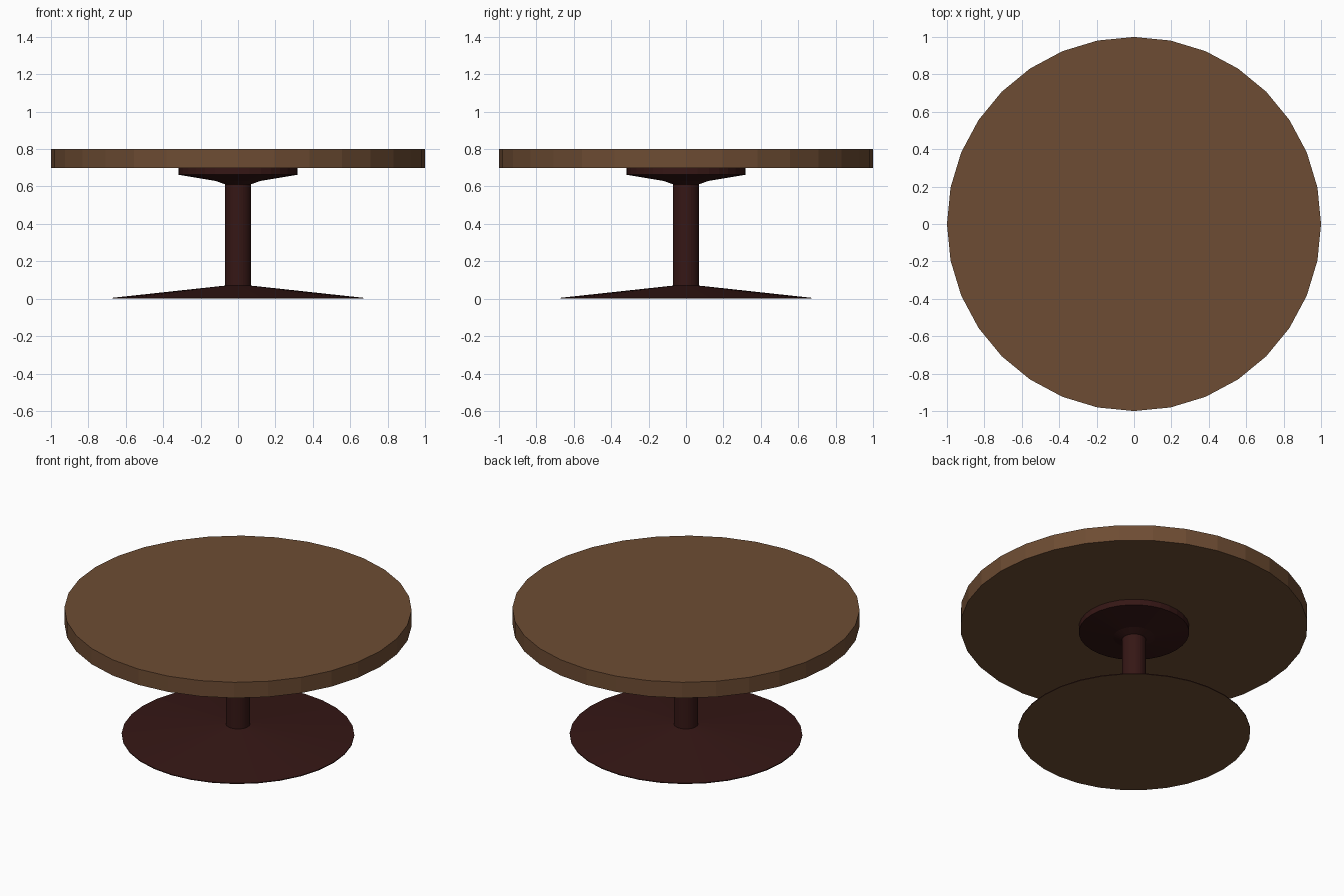
import bpy, bmesh
from math import cos, sin, tau

if "Cube" in bpy.data.objects:
    bpy.data.objects.remove(bpy.data.objects["Cube"])

SIDES = 32


def material(name, rgb):
    m = bpy.data.materials.new(name)
    m.diffuse_color = (*rgb, 1)
    m.use_nodes = True
    m.node_tree.nodes["Principled BSDF"].inputs["Base Color"].default_value = m.diffuse_color
    return m


wood = material("brown_wood", (0.155, 0.073, 0.033))
dark = material("dark_wood", (0.036, 0.0085, 0.0075))


def turned(name, profile, mats, cap_mat=0):
    """Revolve a bottom-to-top (radius, z) profile and cap both ends."""
    bm = bmesh.new()
    rings = [[bm.verts.new((r * cos(tau * i / SIDES), r * sin(tau * i / SIDES), z))
              for i in range(SIDES)] for r, z in profile]
    for a, b in zip(rings, rings[1:]):
        for i in range(SIDES):
            j = (i + 1) % SIDES
            bm.faces.new((a[i], a[j], b[j], b[i]))
    bm.faces.new(rings[0][::-1]).material_index = cap_mat
    bm.faces.new(rings[-1])
    mesh = bpy.data.meshes.new(name)
    bm.to_mesh(mesh)
    bm.free()
    for m in mats:
        mesh.materials.append(m)
    obj = bpy.data.objects.new(name, mesh)
    bpy.context.collection.objects.link(obj)
    return obj


# Round top
turned("table_top", [(1, 0.70), (1, 0.80)], [wood])

# Pedestal: wide shallow foot, column and flared support plate in one turning
turned("pedestal", [(0.67, 0), (0.67, 0.005), (0.07, 0.07), (0.07, 0.612),
                    (0.12, 0.63), (0.318, 0.663), (0.318, 0.70)],
       [dark, wood], cap_mat=1)
